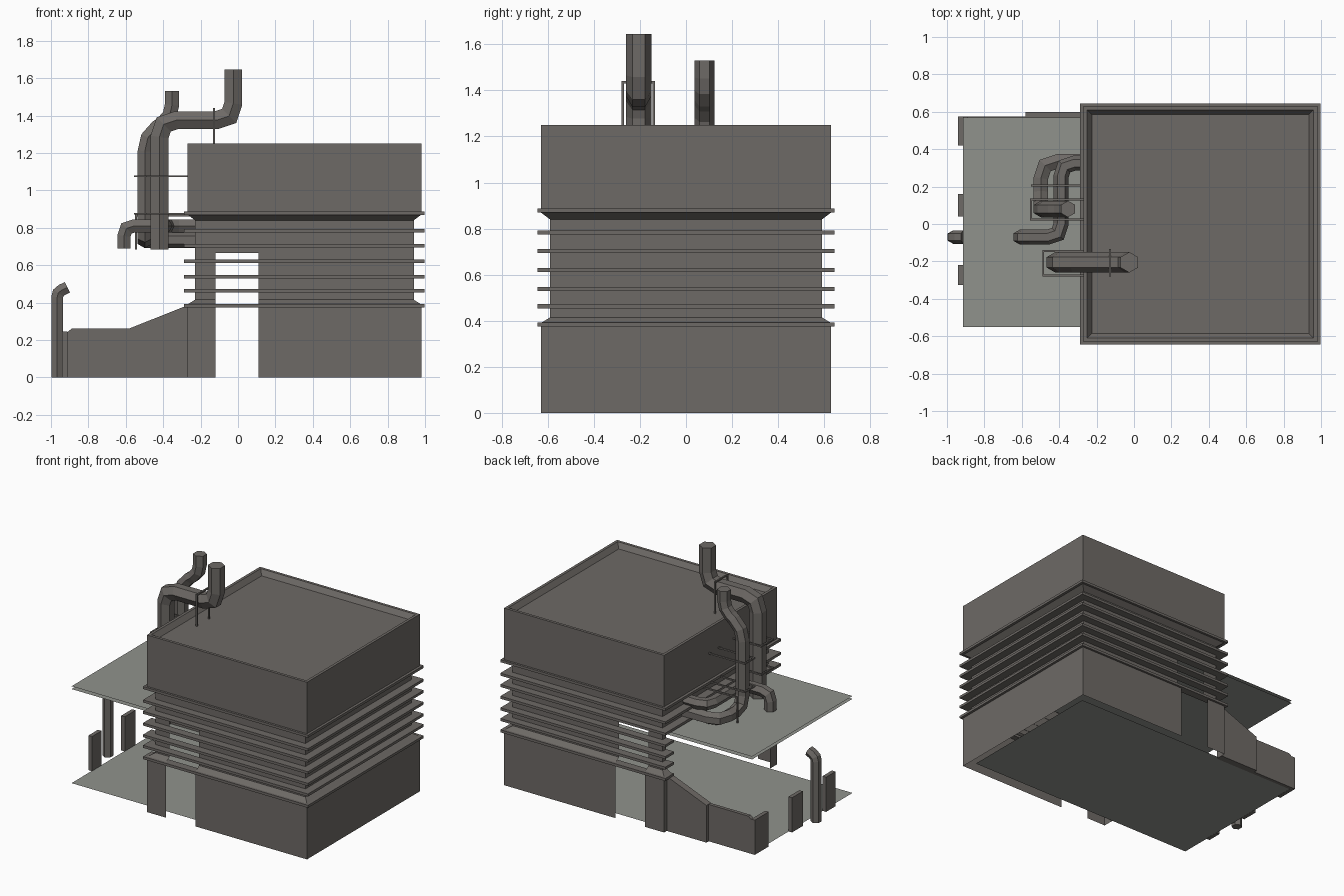
import bpy, bmesh, math
from mathutils import Vector

if "Cube" in bpy.data.objects:
    bpy.data.objects.remove(bpy.data.objects["Cube"])


def material(name, rgb):
    m = bpy.data.materials.new(name)
    m.diffuse_color = (*rgb, 1)
    m.use_nodes = True
    m.node_tree.nodes["Principled BSDF"].inputs["Base Color"].default_value = m.diffuse_color
    return m


DARK = material("warm grey", (0.155, 0.143, 0.132))
LIGHT = material("pale grey", (0.28, 0.29, 0.265))


def finish(name, bm, mat=DARK, normals=True):
    bmesh.ops.remove_doubles(bm, verts=bm.verts, dist=1e-5)
    if normals:
        bmesh.ops.recalc_face_normals(bm, faces=bm.faces)
    me = bpy.data.meshes.new(name)
    bm.to_mesh(me)
    bm.free()
    me.materials.append(mat)
    ob = bpy.data.objects.new(name, me)
    bpy.context.collection.objects.link(ob)
    return ob


def add_box(bm, x0, x1, y0, y1, z0, z1):
    vs = bmesh.ops.create_cube(bm, size=1)["verts"]
    for v in vs:
        v.co = ((x0 + x1) / 2 + v.co.x * (x1 - x0),
                (y0 + y1) / 2 + v.co.y * (y1 - y0),
                (z0 + z1) / 2 + v.co.z * (z1 - z0))


def boxes(name, items, mat=DARK):
    bm = bmesh.new()
    for it in items:
        add_box(bm, *it)
    finish(name, bm, mat)


def extrude_xz(name, prof, y0, y1):
    bm = bmesh.new()
    f = bm.faces.new([bm.verts.new((x, y0, z)) for x, z in prof])
    r = bmesh.ops.extrude_face_region(bm, geom=[f])
    for v in r["geom"]:
        if isinstance(v, bmesh.types.BMVert):
            v.co.y = y1
    finish(name, bm)


# building shell: square outline with inset levels, openings left out of sides
X0, X1, Y = -0.27, 0.98, 0.63
levels = [(0, 0), (0.39, 0), (0.415, 0.04), (0.665, 0.04), (0.84, 0.04),
          (0.87, 0), (1.25, 0), (1.25, 0.02), (1.215, 0.045)]
bm = bmesh.new()


def quad(a, b, c, d):
    bm.faces.new([bm.verts.new(p) for p in (a, b, c, d)])


for (za, oa), (zb, ob_) in zip(levels, levels[1:]):
    low = zb < 0.67
    # front and back, with the through passage
    for s in (-1, 1):
        spans = [(None, -0.12), (0.11, None)] if low else [(None, None)]
        for l, r in spans:
            def px(o, z, right):
                v = r if right else l
                if v is None:
                    v = X1 - o if right else X0 + o
                return (v, s * (Y - o), z)
            q = [px(oa, za, 0), px(oa, za, 1), px(ob_, zb, 1), px(ob_, zb, 0)]
            quad(*(q if s < 0 else q[::-1]))
    # right side, closed
    quad((X1 - oa, -Y + oa, za), (X1 - oa, Y - oa, za),
         (X1 - ob_, Y - ob_, zb), (X1 - ob_, -Y + ob_, zb))
    # left side, open to the yard below the upper deck
    spans = [(None, -0.55), (0.55, None)] if low else [(None, None)]
    for l, r in spans:
        def py(o, z, right):
            v = r if right else l
            if v is None:
                v = Y - o if right else -Y + o
            return (X0 + o, v, z)
        quad(py(oa, za, 1), py(oa, za, 0), py(ob_, zb, 0), py(ob_, zb, 1))
o, z = levels[-1][1], levels[-1][0]
quad((X0 + o, -Y + o, z), (X1 - o, -Y + o, z), (X1 - o, Y - o, z), (X0 + o, Y - o, z))
finish("building_shell", bm, DARK, False)

# horizontal fins around the recessed band
fins = []
FX0, FX1, FY = -0.29, 0.998, 0.645
for z in (0.383, 0.463, 0.538, 0.62, 0.703, 0.783, 0.878):
    a, b = z - 0.009, z + 0.009
    fins += [(FX0, FX1, -FY, -0.588, a, b), (FX0, FX1, 0.588, FY, a, b),
             (0.938, FX1, -0.588, 0.588, a, b)]
    if z < 0.66:
        fins += [(FX0, -0.23, -0.588, -0.55, a, b), (FX0, -0.23, 0.55, 0.588, a, b)]
    else:
        fins.append((FX0, -0.23, -0.588, 0.588, a, b))
boxes("wall_fins", fins)

# floor and upper deck sheets
for name, z in (("ground_floor", 0.001), ("deck_underside", 0.665), ("upper_deck", 0.685)):
    bm = bmesh.new()
    quad((-0.915, -0.55, z), (0.935, -0.55, z), (0.935, 0.57, z), (-0.915, 0.57, z))
    finish(name, bm, LIGHT, False)

# yard wall: low run, ramped buttress, end return and piers
extrude_xz("low_wall", [(-0.915, 0), (-0.27, 0), (-0.27, 0.26), (-0.89, 0.26), (-0.915, 0.24)],
           0.55, 0.575)
extrude_xz("ramped_wall", [(-0.58, 0), (-0.27, 0), (-0.27, 0.385), (-0.58, 0.262)], 0.55, 0.6)
boxes("wall_piers", [(-0.94, -0.912, a, b, 0, 0.245)
                     for a, b in ((0.42, 0.575), (0.04, 0.16), (-0.325, -0.22))])


# six-sided pipes with mitred, cut-off bends
def pipe(name, pts, r, cut):
    pts = [Vector(p) for p in pts]
    path = [pts[0]]
    for a, b, c in zip(pts, pts[1:], pts[2:]):
        k = min(cut, (a - b).length * 0.45, (c - b).length * 0.45)
        p, q = b + (a - b).normalized() * k, b + (c - b).normalized() * k
        path += [p, p * 0.25 + b * 0.5 + q * 0.25, q]
    path.append(pts[-1])
    dirs = [(b - a).normalized() for a, b in zip(path, path[1:])]
    u = Vector((0, 1, 0))
    w = dirs[0].cross(u)
    ring = [path[0] + (u * math.cos(i * math.pi / 3) + w * math.sin(i * math.pi / 3)) * r
            for i in range(6)]
    bm = bmesh.new()
    rows = [[bm.verts.new(p) for p in ring]]
    for i, d in enumerate(dirs):
        n = (d + dirs[min(i + 1, len(dirs) - 1)]).normalized()
        ring = [v + d * ((path[i + 1] - v).dot(n) / d.dot(n)) for v in ring]
        rows.append([bm.verts.new(p) for p in ring])
    for a, b in zip(rows, rows[1:]):
        for j in range(6):
            bm.faces.new((a[j], a[j - 1], b[j - 1], b[j]))
    bm.faces.new(rows[0])
    bm.faces.new(rows[-1])
    finish(name, bm)


pipe("large_stack", [(-0.025, -0.205, 1.645), (-0.025, -0.205, 1.375),
                     (-0.42, -0.205, 1.375), (-0.42, -0.205, 0.685)], 0.055, 0.09)
pipe("small_stack", [(-0.353, 0.08, 1.53), (-0.353, 0.08, 1.395), (-0.498, 0.08, 1.29),
                     (-0.498, 0.08, 0.735), (-0.498, 0.335, 0.735), (-0.23, 0.335, 0.735)],
     0.044, 0.09)
pipe("hooked_vent", [(-0.61, -0.07, 0.69), (-0.61, -0.07, 0.81), (-0.39, -0.07, 0.81),
                     (-0.39, 0.325, 0.81), (-0.23, 0.325, 0.81)], 0.04, 0.07)
pipe("yard_pipe", [(-0.967, -0.07, 0), (-0.967, -0.07, 0.455), (-0.912, -0.07, 0.482)],
     0.036, 0.03)

# thin pipe brackets
br, t = [], 0.01
for x, y0, y1 in ((-0.49, -0.28, -0.14), (-0.555, 0.02, 0.135)):
    for z in (0.87, 1.07):
        br += [(x, -0.23, y0, y0 + t, z, z + t), (x, -0.23, y1 - t, y1, z, z + t),
               (x, x + t, y0 + t, y1 - t, z, z + t)]
br += [(-0.134, -0.124, y, y + t, 1.21, 1.44) for y in (-0.28, -0.145)]
br.append((-0.134, -0.124, -0.27, -0.145, 1.43, 1.44))
br += [(-0.55, -0.54, 0.2, 0.21, 0.685, 0.87), (-0.55, -0.23, 0.2, 0.21, 0.86, 0.87)]
boxes("pipe_brackets", br)
